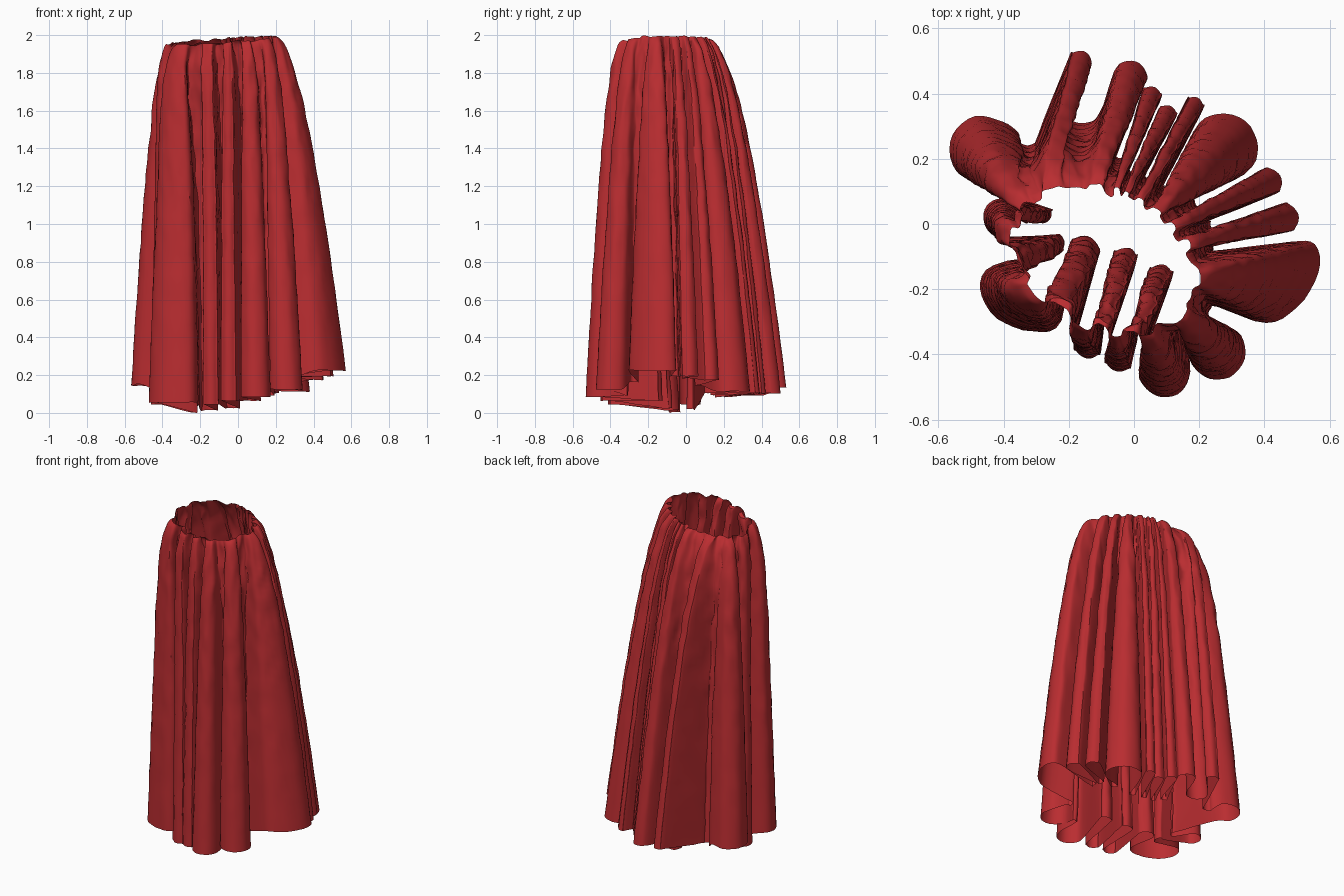
import bpy, bmesh, math
from mathutils import Vector, noise

cube = bpy.data.objects.get("Cube")
if cube:
    bpy.data.objects.remove(cube, do_unlink=True)

# Cloth colour
red = bpy.data.materials.new("red cloth")
red.use_nodes = True
red.diffuse_color = (0.49, 0.026, 0.03, 1)
bsdf = red.node_tree.nodes["Principled BSDF"]
bsdf.inputs["Base Color"].default_value = red.diffuse_color
bsdf.inputs["Roughness"].default_value = 0.8

# Hem folds, counter-clockwise: x, y, roll radius, height.
# Outward and inward rolls alternate, and the cloth snakes round them.
FOLDS = [
    (.458, -.175, .085, .22), (.26, -.06, .020, .19),
    (.46, .018, .045, .19), (.25, .00, .018, .18),
    (.41, .128, .043, .17), (.21, .07, .022, .14),
    (.275, .235, .105, .11), (.11, .12, .018, .10),
    (.183, .36, .030, .10), (.05, .15, .014, .09),
    (.10, .335, .030, .10), (.00, .17, .014, .08),
    (.052, .392, .031, .10), (-.04, .22, .018, .08),
    (-.012, .45, .052, .10), (-.16, .37, .062, .09),
    (-.168, .495, .037, .13), (-.325, .27, .030, .10),
    (-.462, .228, .105, .14), (-.28, .03, .025, .02),
    (-.405, .02, .058, .04), (-.24, -.06, .030, .00),
    (-.34, -.222, .100, .05), (-.152, -.085, .048, .01),
    (-.14, -.37, .042, .04), (-.03, -.11, .037, .02),
    (-.045, -.41, .043, .06), (.08, -.16, .037, .06),
    (.095, -.455, .077, .08), (.175, -.32, .016, .09),
    (.255, -.39, .088, .12), (.25, -.275, .022, .16),
]
N = len(FOLDS)
# Folds that lean sideways on their way up: outward fold number, angle
LEAN = {5: .14, 6: .12, 8: .75, 9: .12}
# Oval folds: fold number, direction of the long axis in degrees, stretch
OVAL = {0: (52, 1.75), 22: (-26, 1.4)}
CENTRE = Vector((-.09, -.11))
A, B, TILT = .295, .205, math.radians(-25)      # waist ellipse
ROWS, SUB = 44, 4


def waist_angles():
    """Angle on the waistband above each fold, always increasing."""
    outer = []
    for i, (x, y, r, z) in enumerate(FOLDS[::2]):
        a = math.atan2(y - CENTRE.y, x - CENTRE.x) + LEAN.get(i, 0)
        while outer and a < outer[-1] - 1:
            a += math.tau
        outer.append(a)
    m = len(outer)
    wrap = lambda i: outer[i % m] + math.tau * (i // m)
    even = [.6 * wrap(i) + .2 * (wrap(i - 1) + wrap(i + 1)) for i in range(m)]
    even.append(even[0] + math.tau)
    return [v for i in range(m) for v in (even[i], (even[i] + even[i + 1]) / 2)]


def hem_controls():
    """Control points: x, y, z, waist angle, fold side (+1 out, -1 in)."""
    angles = waist_angles()
    points = []
    for i, (x, y, r, z) in enumerate(FOLDS):
        side = 1 if i % 2 == 0 else -1
        p, q = FOLDS[i - 1], FOLDS[(i + 1) % N]
        heading = math.atan2(y - (p[1] + q[1]) / 2, x - (p[0] + q[0]) / 2)
        before = angles[i - 1] - (math.tau if i == 0 else 0)
        after = angles[(i + 1) % N] + (math.tau if i == N - 1 else 0)
        turn, stretch = OVAL.get(i, (0, 1))
        axis = Vector((math.cos(math.radians(turn)), math.sin(math.radians(turn))))
        for k in (-2, -1, 0, 1, 2):
            a = heading + side * math.radians(50) * k
            arm = Vector((math.cos(a), math.sin(a))) * r
            arm += axis * arm.dot(axis) * (stretch - 1)
            gap = (after - angles[i]) if k > 0 else (angles[i] - before)
            points.append((x + arm.x, y + arm.y, z,
                           angles[i] + gap * .2 * k, side * (1 - .1 * k * k)))
    return points


def smooth_loop(points):
    """Closed Catmull-Rom curve through the control points."""
    n, out = len(points), []

    def get(i):
        p = list(points[i % n])
        p[3] += math.tau * (i // n)
        return p
    for i in range(n):
        for s in range(SUB):
            t = s / SUB
            out.append([.5 * (2 * b + (c - a) * t + (2*a - 5*b + 4*c - d) * t * t
                              + (3*b - a - 3*c + d) * t ** 3)
                        for a, b, c, d in zip(get(i-1), get(i), get(i+1), get(i+2))])
    return out


def waist_point(angle, side):
    """Point on the gathered, slightly sloping waistband."""
    e = angle - TILT
    r = A * B / math.hypot(B * math.cos(e), A * math.sin(e)) + .012 * side
    x = CENTRE.x + r * math.cos(angle)
    y = CENTRE.y + r * math.sin(angle)
    return Vector((x, y, 1.975 + .08 * x + .05 * (y - CENTRE.y)))


# Skirt: sheet of cloth flaring from the waistband down to the folded hem
loop = smooth_loop(hem_controls())
bm = bmesh.new()
grid = []
for i in range(ROWS + 1):
    s = (i / ROWS) ** 1.4
    row = []
    for x, y, z, angle, side in loop:
        top = waist_point(angle, side)
        # The cloth hangs straighter below the hips at the front right
        flare = s ** (.53 + .09 * math.cos(angle - math.radians(35)))
        p = Vector((top.x + (x - top.x) * flare, top.y + (y - top.y) * flare,
                    top.z + (z - top.z) * s))
        # Hips push the cloth out just below the waist, most in the inward folds
        hip = (.03 + .025 * math.cos(angle - math.radians(200))) * (.65 - .35 * side)
        hip *= s / .12 * math.exp(1 - s / .12)
        p += Vector((math.cos(angle), math.sin(angle), 0)) * hip
        # Creases are strongest in the inward folds and near the waist
        crease = (.008 + .009 * max(0, -side)) * (1 - .7 * s)
        p += noise.noise_vector(Vector((p.x * 24, p.y * 24, p.z * 10))) * crease
        row.append(bm.verts.new(p))
    grid.append(row)
for upper, lower in zip(grid, grid[1:]):
    for j in range(len(loop)):
        k = (j + 1) % len(loop)
        bm.faces.new((upper[j], lower[j], lower[k], upper[k]))

# Stand the lowest point of the hem on the ground
low = min(v.co.z for v in bm.verts)
for v in bm.verts:
    v.co.z -= low

mesh = bpy.data.meshes.new("skirt")
bm.to_mesh(mesh)
bm.free()
mesh.materials.append(red)
skirt = bpy.data.objects.new("skirt", mesh)
bpy.context.collection.objects.link(skirt)
bpy.ops.object.select_all(action='DESELECT')
skirt.select_set(True)
bpy.context.view_layer.objects.active = skirt
bpy.ops.object.shade_smooth_by_angle(angle=math.radians(35))
